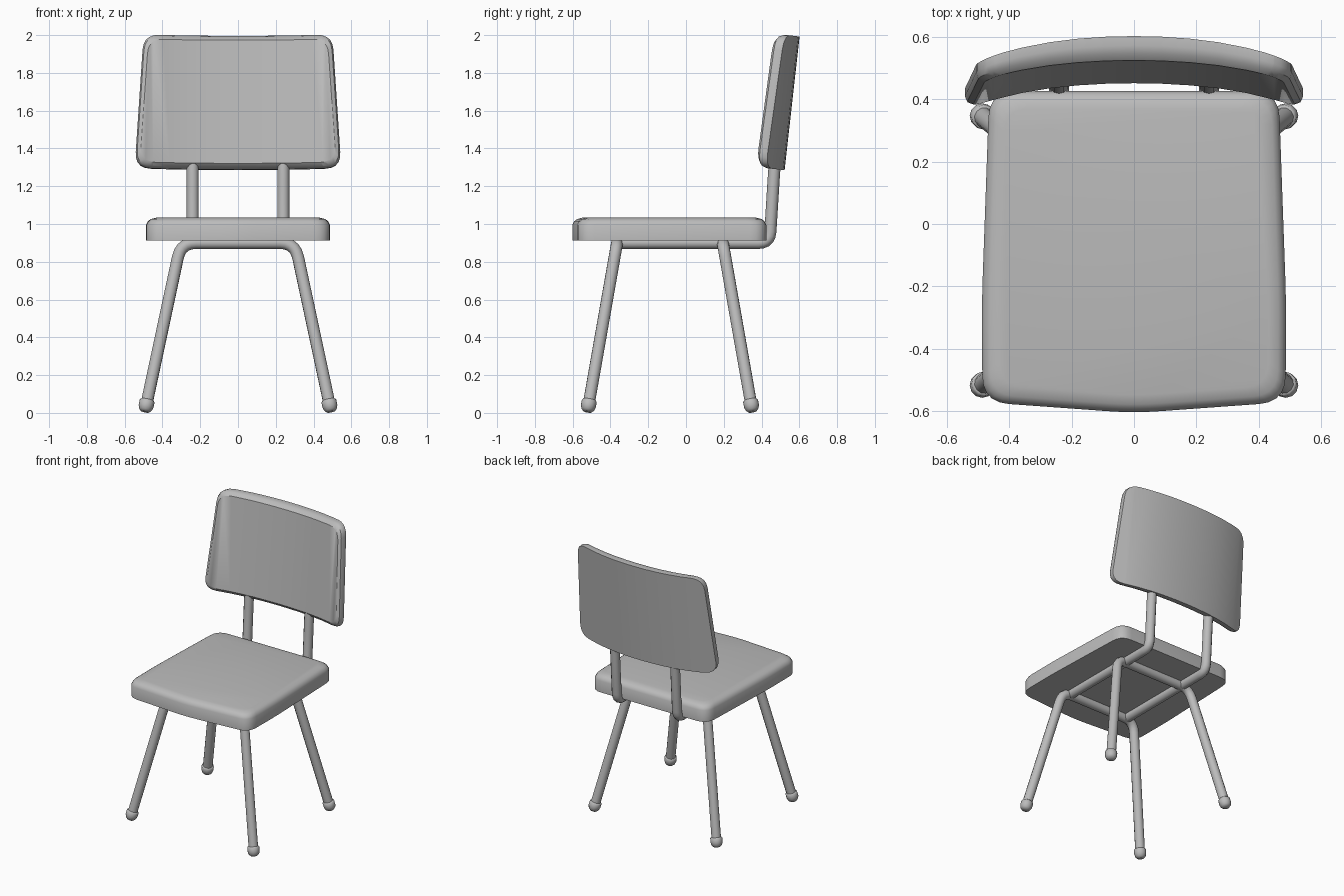
import bpy
import bmesh
import math
from mathutils import Vector, Matrix

default_cube = bpy.data.objects.get("Cube")
if default_cube:
    bpy.data.objects.remove(default_cube, do_unlink=True)

GREY = (0.5, 0.5, 0.5, 1.0)
grey = bpy.data.materials.new("plain_grey")
grey.diffuse_color = GREY
grey.use_nodes = True
grey.node_tree.nodes["Principled BSDF"].inputs["Base Color"].default_value = GREY


def finish(obj, angle=35):
    """Smooth shading with sharp edges kept."""
    bpy.ops.object.select_all(action="DESELECT")
    obj.select_set(True)
    bpy.context.view_layer.objects.active = obj
    if obj.type == "CURVE":
        bpy.ops.object.convert(target="MESH")
    bpy.ops.object.shade_smooth_by_angle(angle=math.radians(angle))


def fillet(points, dist, steps, closed=False):
    """Round the corners of a path with short quadratic arcs."""
    pts = [Vector(p) for p in points]
    out = []
    for i, p in enumerate(pts):
        if not closed and i in (0, len(pts) - 1):
            out.append(p)
            continue
        a, b = pts[i - 1], pts[(i + 1) % len(pts)]
        start = p + (a - p).normalized() * dist
        end = p + (b - p).normalized() * dist
        for k in range(steps + 1):
            t = k / steps
            out.append(start * (1 - t) ** 2 + p * 2 * t * (1 - t) + end * t * t)
    return out


def tube(name, points, radius=0.032, bend=0.08):
    """Round tube along a path with softened bends."""
    curve = bpy.data.curves.new(name, "CURVE")
    curve.dimensions = "3D"
    curve.bevel_depth = radius
    curve.bevel_resolution = 4
    curve.use_fill_caps = True
    path = fillet(points, bend, 5)
    spline = curve.splines.new("POLY")
    spline.points.add(len(path) - 1)
    for sp, p in zip(spline.points, path):
        sp.co = (*p, 1)
    curve.materials.append(grey)
    obj = bpy.data.objects.new(name, curve)
    bpy.context.collection.objects.link(obj)
    finish(obj, 50)


def slab(name, outline, layers, cuts=(), shape=None, matrix=None, angle=35):
    """Stack inset copies of an outline; layers are (inset, height)."""
    xs, ys = [p.x for p in outline], [p.y for p in outline]
    cx, cy = (max(xs) + min(xs)) / 2, (max(ys) + min(ys)) / 2
    hx, hy = (max(xs) - min(xs)) / 2, (max(ys) - min(ys)) / 2
    bm = bmesh.new()
    rings = []
    for inset, h in layers:
        rings.append([bm.verts.new((cx + (p.x - cx) * (1 - inset / hx),
                                    cy + (p.y - cy) * (1 - inset / hy), h))
                      for p in outline])
    n = len(outline)
    for low, high in zip(rings, rings[1:]):
        for i in range(n):
            j = (i + 1) % n
            bm.faces.new((low[i], low[j], high[j], high[i]))
    bm.faces.new(rings[0][::-1])
    bm.faces.new(rings[-1])
    for x in cuts:
        bmesh.ops.bisect_plane(bm, geom=bm.verts[:] + bm.edges[:] + bm.faces[:],
                               dist=1e-5, plane_co=(x, 0, 0), plane_no=(1, 0, 0))
    if shape:
        for v in bm.verts:
            v.co = shape(v.co)
    if matrix:
        bm.transform(matrix)
    bmesh.ops.recalc_face_normals(bm, faces=bm.faces[:])
    mesh = bpy.data.meshes.new(name)
    bm.to_mesh(mesh)
    bm.free()
    mesh.materials.append(grey)
    obj = bpy.data.objects.new(name, mesh)
    bpy.context.collection.objects.link(obj)
    finish(obj, angle)


# Seat cushion: slightly tapered, bowed front edge, soft top rim
seat_outline = fillet([(-0.485, -0.57, 0), (0, -0.605, 0), (0.485, -0.57, 0),
                       (0.487, -0.25, 0), (0.463, 0.425, 0),
                       (-0.463, 0.425, 0), (-0.487, -0.25, 0)], 0.085, 5, True)
slab("seat", seat_outline,
     [(0, 0.913), (0, 0.995), (0.01, 1.015), (0.025, 1.026), (0.055, 1.034)])

# Backrest: rounded trapezoid, bent around the sitter and leaning back
back_outline = fillet([(-0.547, 0, 0), (0.547, 0, 0),
                       (0.5, 0.712, 0), (-0.5, 0.712, 0)], 0.085, 5, True)


def bend_back(co):
    drop = 0.25 * co.x ** 2 + 0.3 * co.x ** 4
    thickness = co.z * (1 - 0.6 * co.x ** 2)
    return Vector((co.x, -drop - thickness, co.y))


lean = Matrix.Translation((0, 0.522, 1.285)) @ Matrix.Rotation(math.radians(-6.4), 4, "X")
slab("backrest", back_outline,
     [(0, 0), (0, 0.03), (0.008, 0.055), (0.028, 0.075)],
     cuts=[i * 0.09 for i in range(-5, 6)], shape=bend_back, matrix=lean)

# Two leg hoops, each one bent tube, with rounded feet
foot_outline = [Vector((0.04 * math.cos(a * math.tau / 12),
                        0.04 * math.sin(a * math.tau / 12), 0)) for a in range(12)]
for end, top_y, foot_y in (("front", -0.365, -0.522), ("rear", 0.195, 0.352)):
    foot = Vector((0.493, foot_y, 0.006))
    knee = Vector((0.302, top_y, 0.9))
    flip = Vector((-1, 1, 1))
    ankle = foot.lerp(knee, 0.03)
    tube(end + "_leg_hoop", [ankle, knee, knee * flip, ankle * flip])
    for side, sx in (("left", 1), ("right", -1)):
        base = foot * Vector((sx, 1, 1))
        axis = (knee - foot) * Vector((sx, 1, 1))
        turn = Vector((0, 0, 1)).rotation_difference(axis).to_matrix().to_4x4()
        slab(f"{end}_{side}_foot", foot_outline,
             [(0.018, 0), (0.006, 0.012), (0, 0.03), (0, 0.06), (0.006, 0.066)],
             matrix=Matrix.Translation(base) @ turn, angle=50)

# Side rails that turn up to carry the backrest
for side, sx in (("left", 1), ("right", -1)):
    x = 0.24 * sx
    tube(side + "_rail_and_upright",
         [(x, -0.365, 0.9), (x, 0.443, 0.9), (x, 0.467, 1.285), (x, 0.478, 1.4)],
         bend=0.06)
